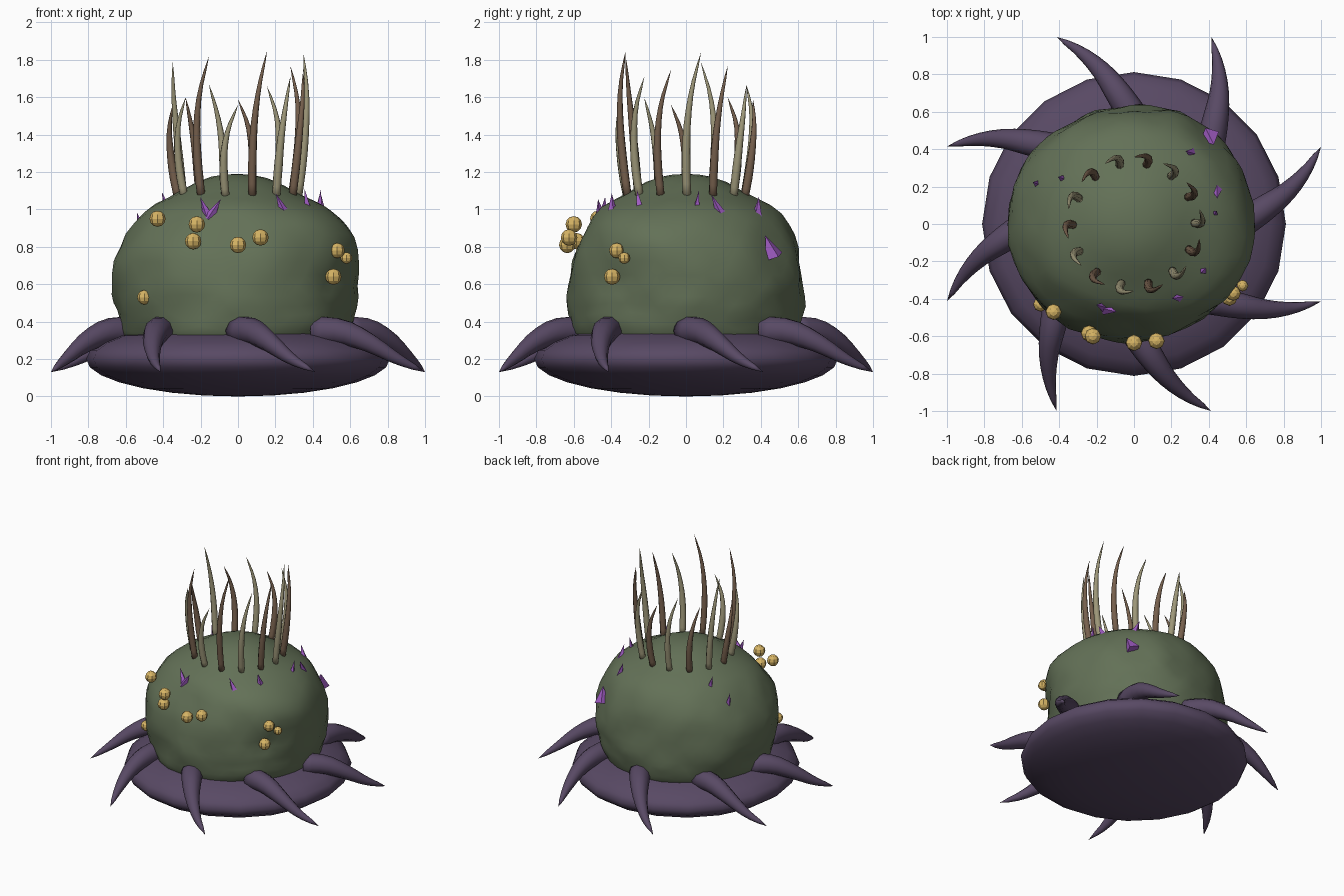
import bpy, bmesh, math
from mathutils import Vector, Matrix, noise
from mathutils.bvhtree import BVHTree

if "Cube" in bpy.data.objects:
    bpy.data.objects.remove(bpy.data.objects["Cube"])


def material(name, rgb):
    m = bpy.data.materials.new(name)
    m.diffuse_color = (*rgb, 1)
    m.use_nodes = True
    m.node_tree.nodes["Principled BSDF"].inputs["Base Color"].default_value = m.diffuse_color
    return m


GREEN = material("moss green", (0.125, 0.165, 0.095))
PURPLE = material("dusky purple", (0.098, 0.067, 0.128))
YELLOW = material("pod yellow", (0.68, 0.46, 0.13))
BROWN = material("bristle brown", (0.18, 0.115, 0.073))
TAN = material("bristle tan", (0.34, 0.31, 0.19))
VIOLET = material("crystal violet", (0.36, 0.11, 0.56))


def finish(bm, name, mat, smooth=True):
    bmesh.ops.recalc_face_normals(bm, faces=bm.faces)
    for f in bm.faces:
        f.smooth = smooth
    mesh = bpy.data.meshes.new(name)
    bm.to_mesh(mesh)
    bm.free()
    mesh.materials.append(mat)
    ob = bpy.data.objects.new(name, mesh)
    bpy.context.collection.objects.link(ob)
    return ob


def spline(vals, t):
    """Catmull-Rom through evenly spaced values, t in 0..1."""
    n = len(vals) - 1
    i = min(int(t * n), n - 1)
    u = t * n - i
    b, c = vals[i], vals[i + 1]
    a = vals[i - 1] if i > 0 else b * 2 - c
    d = vals[i + 2] if i + 2 <= n else c * 2 - b
    return 0.5 * (b * 2 + (c - a) * u + (a * 2 - b * 5 + c * 4 - d) * u * u
                  + (b * 3 - a - c * 3 + d) * u ** 3)


def horn(name, path, radii, sides, steps, mat, up):
    """Tapered tube that ends in a point."""
    pts = [spline(path, k / steps) for k in range(steps + 1)]
    bm = bmesh.new()
    rings = []
    for k in range(steps):
        tan = (pts[k + 1] - pts[max(k - 1, 0)]).normalized()
        side = tan.cross(up).normalized()
        nor = side.cross(tan)
        r = spline(radii, k / steps)
        rings.append([bm.verts.new(pts[k] + r * (side * math.cos(a) + nor * math.sin(a)))
                      for a in (2 * math.pi * s / sides for s in range(sides))])
    tip = bm.verts.new(pts[-1])
    for lo, hi in zip(rings, rings[1:]):
        for s in range(sides):
            q = (s + 1) % sides
            bm.faces.new((lo[s], lo[q], hi[q], hi[s]))
    for s in range(sides):
        bm.faces.new((rings[-1][s], rings[-1][(s + 1) % sides], tip))
    bm.faces.new(rings[0])
    return finish(bm, name, mat)


def direction(turn, rise):
    a, e = math.radians(turn), math.radians(rise)
    return Vector((math.cos(a) * math.cos(e), math.sin(a) * math.cos(e), math.sin(e)))


# Flattened foot disc
bm = bmesh.new()
bmesh.ops.create_uvsphere(bm, u_segments=20, v_segments=14, radius=1)
for v in bm.verts:
    v.co = Vector((v.co.x * 0.812, v.co.y * 0.812, 0.2 + v.co.z * 0.2))
finish(bm, "foot_disc", PURPLE)

# Lumpy dome body: ellipsoid above, near-vertical walls below, with swells and dents
lumps = [(direction(t, e), amt) for t, e, amt in (
    (-25, 27, 0.07), (-32, -10, -0.05), (268, 25, -0.09), (275, -15, -0.03),
    (90, 0, -0.045), (300, 5, -0.03), (120, 5, -0.04), (222, 15, 0.02),
    (150, 0, 0.03), (190, 5, 0.02), (170, 32, -0.04), (60, 25, -0.03), (235, 32, -0.04))]
bm = bmesh.new()
bmesh.ops.create_icosphere(bm, subdivisions=4, radius=1)
for v in bm.verts:
    d = v.co.normalized()
    h = math.hypot(d.x, d.y)
    swell = 1 + 0.035 * noise.noise(d * 3.6 + Vector((3.1, 1.7, 0.4)))
    swell += sum(amt * math.exp((d.dot(c) - 1) / 0.07) for c, amt in lumps)
    if d.z >= 0:
        r = 0.652
        z = 0.65 + 0.54 * d.z - 0.032 * math.exp(-((h - 0.52) / 0.2) ** 2)
    else:
        r, z = 0.652 * h ** -0.82 if h > 0.01 else 0, 0.65 + 0.42 * d.z
    v.co = Vector((d.x * r * swell - 0.008, d.y * r * swell, z))
bm.normal_update()
skin = BVHTree.FromBMesh(bm)
finish(bm, "body", GREEN)

# Eight tentacles curling around the foot
for k in range(8):
    rot = Matrix.Rotation(k * math.pi / 4, 3, 'Z')
    path = [rot @ Vector(p) for p in ((0.57, 0.0, 0.352), (0.70, 0.085, 0.345),
                                      (0.82, 0.175, 0.285), (0.92, 0.285, 0.2),
                                      (1.0, 0.414, 0.13))]
    horn("tentacle", path, [0.08, 0.07, 0.052, 0.031, 0.006], 10, 10,
         PURPLE, Vector((0, 0, 1)))

# Ring of bristles on the crown, alternating colours
heights = [1.84, 1.77, 1.66, 1.59, 1.67, 1.6, 1.79, 1.56, 1.6, 1.82, 1.56, 1.85, 1.71, 1.75]
for k, top in enumerate(heights):
    a = math.radians(1) + 2 * math.pi * k / 14
    path = []
    for t, turn, rad in ((0, 0, 0.32), (0.25, -1, 0.345), (0.5, 0, 0.362),
                         (0.75, 4, 0.368), (1, 12, 0.358)):
        b = a + math.radians(turn)
        path.append(Vector((rad * math.cos(b), rad * math.sin(b), 1.06 + (top - 1.06) * t)))
    horn("bristle", path, [0.022, 0.023, 0.019, 0.012, 0.003], 8, 10,
         TAN if k % 2 == 0 else BROWN, Vector((math.cos(a), math.sin(a), 0)))

# Round faceted pods clustered on the front
for x, y, z, r in ((-0.43, -0.47, 0.95, 0.043), (-0.22, -0.60, 0.92, 0.044),
                   (-0.24, -0.585, 0.83, 0.044), (0, -0.635, 0.81, 0.044),
                   (0.12, -0.625, 0.85, 0.044), (0.53, -0.37, 0.78, 0.041),
                   (0.58, -0.33, 0.74, 0.031), (0.51, -0.395, 0.64, 0.043),
                   (-0.5, -0.43, 0.53, 0.039)):
    bm = bmesh.new()
    bmesh.ops.create_uvsphere(bm, u_segments=8, v_segments=6, radius=r,
                              matrix=Matrix.Translation((x, y, z)))
    finish(bm, "pod", YELLOW, smooth=False)

# Crystal shards seated on the skin: position, sideways lean of the tip, width
for x, y, z, dx, dy, wide in ((0.41, 0.44, 0.80, 0.2, -0.4, 0.055),
                              (0.30, 0.39, 1.02, -0.35, 0.1, 0.03),
                              (-0.38, 0.24, 1.02, -0.3, 0.1, 0.027),
                              (-0.52, 0.215, 0.92, -0.25, 0.1, 0.027),
                              (0.435, 0.16, 1.01, 0.0, -0.5, 0.03),
                              (0.43, 0.06, 1.03, 0.1, 0.15, 0.024),
                              (0.36, -0.25, 1.03, -0.15, -0.15, 0.03),
                              (0.225, -0.39, 1.02, -0.45, -0.05, 0.03),
                              (-0.18, -0.44, 1.01, -0.4, 0.1, 0.03),
                              (-0.125, -0.465, 1.005, 0.6, -0.15, 0.032)):
    spot, normal, _, _ = skin.find_nearest(Vector((x, y, z)))
    spot += normal * 0.014
    aim = Vector((dx, dy, 1))
    place = Matrix.Translation(spot) @ aim.to_track_quat('Z', 'Y').to_matrix().to_4x4()
    bm = bmesh.new()
    bmesh.ops.create_cone(bm, cap_ends=True, segments=4, radius1=wide, radius2=0.0,
                          depth=0.125, matrix=place)
    bmesh.ops.remove_doubles(bm, verts=bm.verts, dist=1e-5)
    finish(bm, "crystal", VIOLET, smooth=False)
